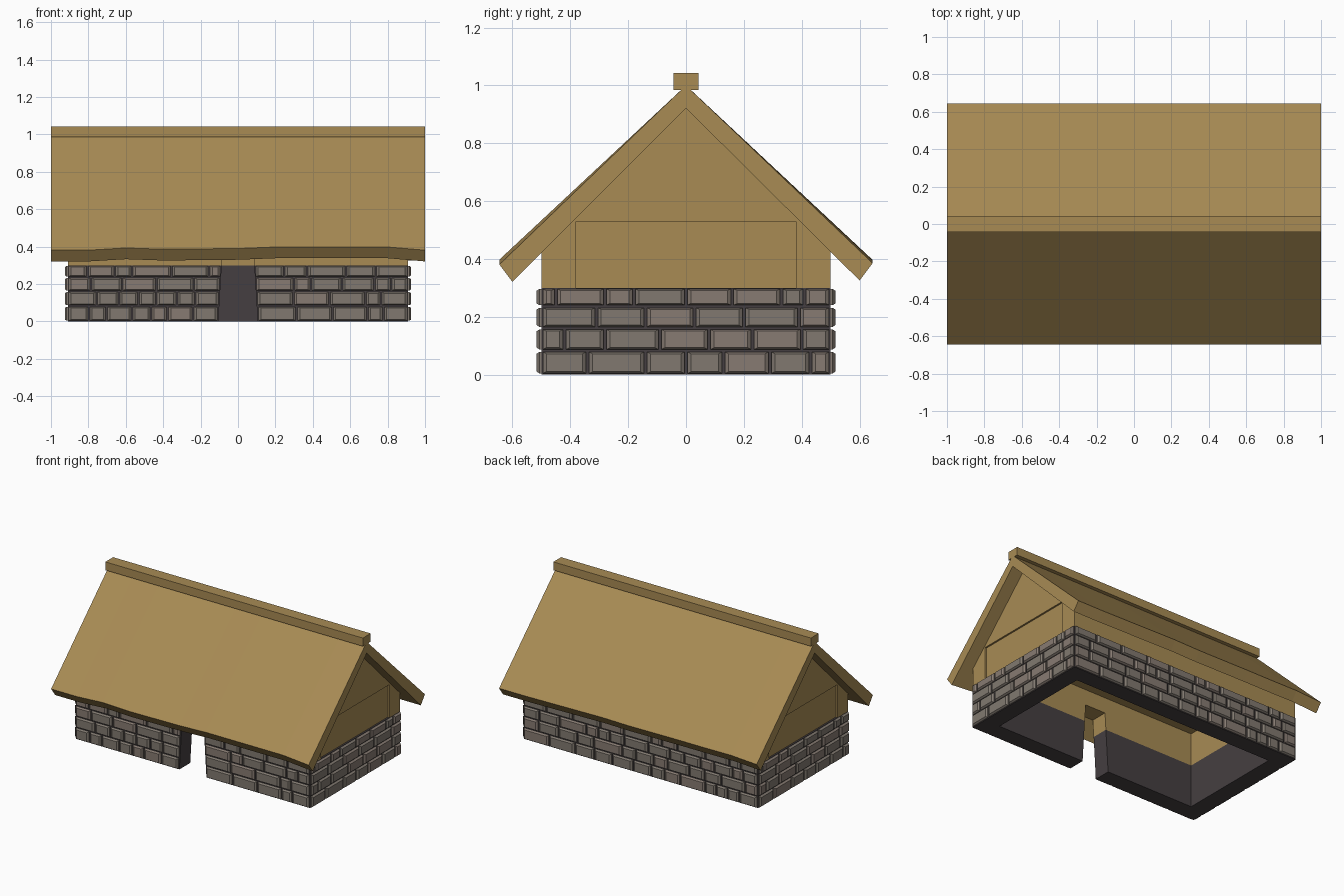
import bpy, bmesh, random
from mathutils import Vector

random.seed(4)
if "Cube" in bpy.data.objects:
    bpy.data.objects.remove(bpy.data.objects["Cube"], do_unlink=True)


def material(name, hex_code):
    srgb = [int(hex_code[i:i + 2], 16) / 255 for i in (0, 2, 4)]
    color = [((c + 0.055) / 1.055) ** 2.4 for c in srgb] + [1]
    mat = bpy.data.materials.new(name)
    mat.use_nodes = True
    mat.diffuse_color = color
    mat.node_tree.nodes["Principled BSDF"].inputs["Base Color"].default_value = color
    return mat


THATCH = material("thatch", "a88b54")
STONE = material("grey stone", "817970")
WARM_STONE = material("warm stone", "877b72")
MORTAR = material("dark mortar", "453f41")


def finish(name, bm, *mats):
    bmesh.ops.recalc_face_normals(bm, faces=bm.faces)
    mesh = bpy.data.meshes.new(name)
    bm.to_mesh(mesh)
    bm.free()
    obj = bpy.data.objects.new(name, mesh)
    bpy.context.collection.objects.link(obj)
    for mat in mats:
        mesh.materials.append(mat)
    return obj


def loft(name, sections, mat):
    """Join equal closed outlines into a capped solid."""
    bm = bmesh.new()
    rings = [[bm.verts.new(p) for p in section] for section in sections]
    count = len(rings[0])
    for a, b in zip(rings, rings[1:]):
        for i in range(count):
            j = (i + 1) % count
            bm.faces.new((a[i], a[j], b[j], b[i]))
    bm.faces.new(rings[0])
    bm.faces.new(rings[-1])
    return finish(name, bm, mat)


def along_x(profile, x):
    return [(x, y, z) for y, z in profile]


def box(name, low, high, mat):
    (x, y, z), (u, v, w) = low, high
    profile = [(y, z), (v, z), (v, w), (y, w)]
    return loft(name, [along_x(profile, x), along_x(profile, u)], mat)


def carve(obj, cutter):
    mod = obj.modifiers.new("carve", "BOOLEAN")
    mod.operation = "DIFFERENCE"
    mod.solver = "EXACT"
    mod.object = cutter
    bpy.context.view_layer.objects.active = obj
    bpy.ops.object.modifier_apply(modifier=mod.name)
    bpy.data.objects.remove(cutter, do_unlink=True)


HALF_X, HALF_Y, WALL_TOP, THICK = 0.91, 0.5, 0.3, 0.12
INNER_X, INNER_Y, CEILING = HALF_X - THICK, HALF_Y - THICK, 0.53


def door_half(z):
    return 0.105 - 0.06 * z


def door_cutter(mat):
    """Doorway that narrows towards the top."""
    def section(y):
        return [(sx * door_half(z), y, z)
                for sx, z in ((-1, -0.1), (1, -0.1), (1, 0.42), (-1, 0.42))]
    return loft("door_cutter", [section(-0.6), section(-0.3)], mat)


# Stone base, open below, with the doorway in front
base = box("stone_base", (-HALF_X, -HALF_Y, 0), (HALF_X, HALF_Y, WALL_TOP), MORTAR)
carve(base, box("room", (-INNER_X, -INNER_Y, -1), (INNER_X, INNER_Y, 1), MORTAR))
carve(base, door_cutter(MORTAR))

# Upper walls and gables, hollow up to the ceiling
gable = [(-HALF_Y, WALL_TOP), (HALF_Y, WALL_TOP), (HALF_Y, 0.435),
         (0, 0.922), (-HALF_Y, 0.435)]
upper = loft("upper_walls", [along_x(gable, x) for x in (-HALF_X, HALF_X)], THATCH)
carve(upper, box("room", (-INNER_X, -INNER_Y, 0), (INNER_X, INNER_Y, CEILING), THATCH))
carve(upper, door_cutter(THATCH))

# Shallow recessed panel in each gable
for side in (-1, 1):
    ends = sorted((side * (HALF_X - 0.012), side))
    carve(upper, box("panel", (ends[0], -INNER_Y, 0), (ends[1], INNER_Y, CEILING), THATCH))

# Thatched roof with gently wavy eaves
WAVE = {-1: -14, -0.8: -14, -0.6: -2, -0.4: -9, 0: -5, 0.2: 3, 0.8: 3, 1: -14}


def roof_section(x, front, back):
    return along_x([(0, 1.0), (0.645, 0.395 + back), (0.6, 0.335 + back),
                    (0, 0.921), (-0.6, 0.335 + front), (-0.645, 0.395 + front)], x)


roof = loft("thatch_roof", [roof_section(x, w / 1000, WAVE[-x] / 1500 if -x in WAVE else 0)
                            for x, w in WAVE.items()], THATCH)
box("ridge_cap", (-1, -0.043, 0.985), (1, 0.043, 1.043), THATCH)

# Bevelled stone blocks
ROWS = [(0.002, 0.081), (0.085, 0.159), (0.163, 0.234), (0.238, 0.299)]
END_JOINTS = ["-50 -34 -14 0 13 29 43 50", "-50 -42 -28 -9 8 23 40 50",
              "-50 -31 -14 3 20 39 50", "-50 -45 -28 -18 0 16 33 41 50"]


def random_joints(start, stop):
    joints = [start]
    while stop - joints[-1] > 0.26:
        joints.append(joints[-1] + random.uniform(0.08, 0.22))
    if stop - joints[-1] > 0.18:
        joints.append(joints[-1] + random.uniform(0.08, 0.1))
    return joints + [stop]


def add_block(bm, origin, across, out, a, b, low, high):
    rings = []
    for inset, depth in ((0.005, -0.004), (0.005, 0.007), (0.017, 0.016)):
        corners = ((a + inset, low + inset / 2), (b - inset, low + inset / 2),
                   (b - inset, high - inset / 2), (a + inset, high - inset / 2))
        rings.append([bm.verts.new(origin + across * s + out * depth + Vector((0, 0, z)))
                      for s, z in corners])
    faces = [bm.faces.new(rings[-1])]
    for lower, upper_ring in zip(rings, rings[1:]):
        for i in range(4):
            j = (i + 1) % 4
            faces.append(bm.faces.new((lower[i], lower[j], upper_ring[j], upper_ring[i])))
    tint = int(random.random() < 0.25)
    for face in faces:
        face.material_index = tint


def stone_wall(name, out, distance, rows_of_joints):
    out = Vector(out)
    across = Vector((-out.y, out.x, 0))
    bm = bmesh.new()
    for (low, high), runs in zip(ROWS, rows_of_joints):
        for joints in runs:
            for a, b in zip(joints, joints[1:]):
                add_block(bm, out * distance, across, out, a, b, low, high)
    finish(name, bm, STONE, WARM_STONE)


end_rows = [[[int(n) / 100 for n in row.split()]] for row in END_JOINTS]
front_rows = [[random_joints(-HALF_X, -door_half(low)), random_joints(door_half(low), HALF_X)]
              for low, high in ROWS]
back_rows = [[random_joints(-HALF_X, HALF_X)] for row in ROWS]
stone_wall("left_stones", (1, 0, 0), HALF_X, end_rows)
stone_wall("right_stones", (-1, 0, 0), HALF_X, end_rows)
stone_wall("front_stones", (0, -1, 0), HALF_Y, front_rows)
stone_wall("back_stones", (0, 1, 0), HALF_Y, back_rows)
